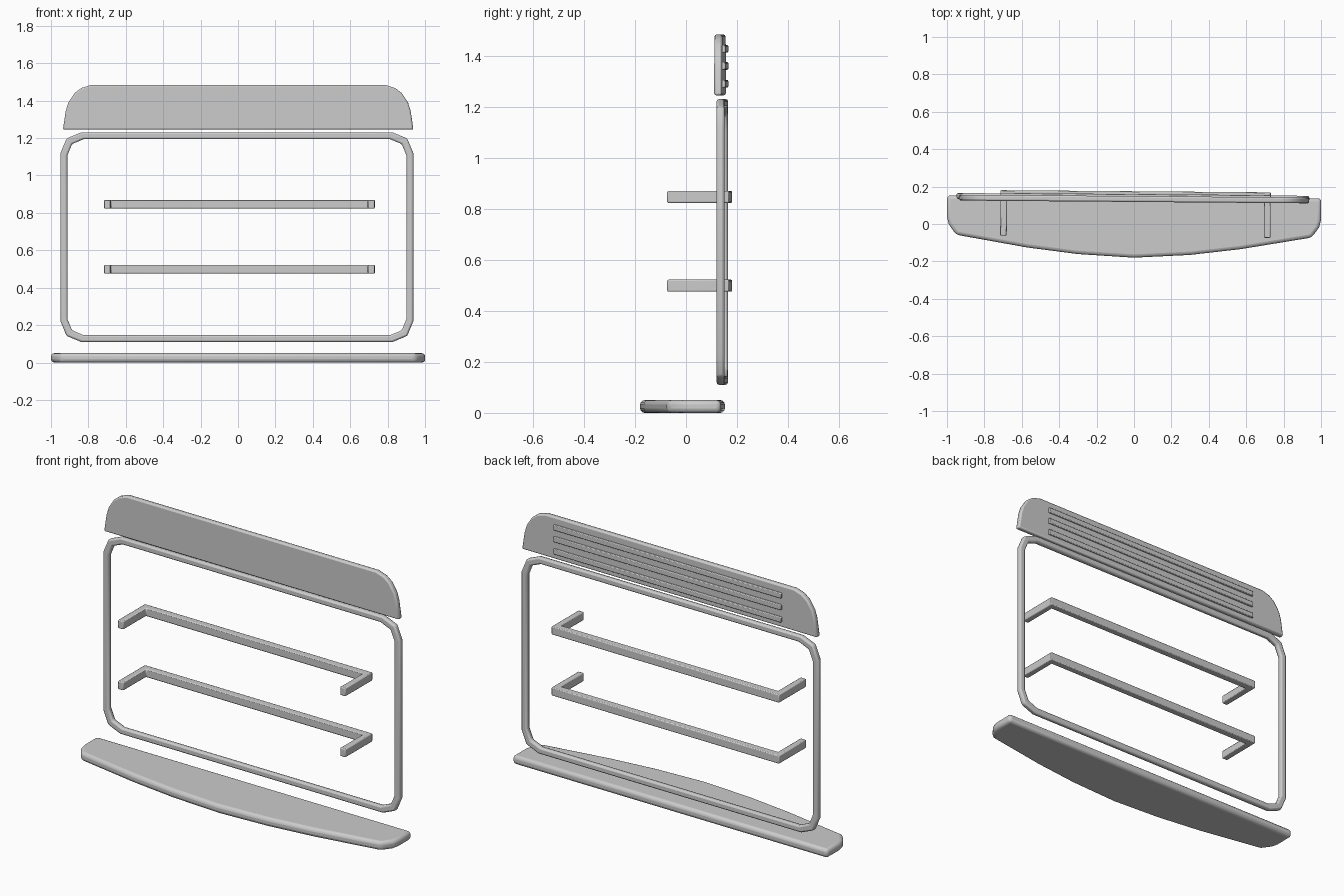
import bpy, bmesh, math
from mathutils import Matrix

if "Cube" in bpy.data.objects:
    bpy.data.objects.remove(bpy.data.objects["Cube"])

# The whole assembly sits turned very slightly about z
TURN = Matrix.Rotation(-0.008, 4, 'Z')


def finish(name, bm, bevel, segments):
    bmesh.ops.recalc_face_normals(bm, faces=bm.faces)
    bm.transform(TURN)
    me = bpy.data.meshes.new(name)
    bm.to_mesh(me)
    bm.free()
    ob = bpy.data.objects.new(name, me)
    bpy.context.collection.objects.link(ob)
    mod = ob.modifiers.new("bevel", 'BEVEL')
    mod.width, mod.segments = bevel, segments
    mod.limit_method = 'ANGLE'
    mod.angle_limit = math.radians(35)
    bpy.ops.object.select_all(action='DESELECT')
    ob.select_set(True)
    bpy.context.view_layer.objects.active = ob
    bpy.ops.object.shade_smooth_by_angle(angle=math.radians(35))
    return ob


def prism(name, outline, lo, hi, axis, bevel, segments=2):
    """Extrude a 2D outline along z (outline is x,y) or y (outline is x,z)."""
    bm = bmesh.new()
    place = (lambda p, d: (p[0], p[1], d)) if axis == 'Z' else (lambda p, d: (p[0], d, p[1]))
    a = [bm.verts.new(place(p, lo)) for p in outline]
    b = [bm.verts.new(place(p, hi)) for p in outline]
    bm.faces.new(a)
    bm.faces.new(b)
    for i in range(len(a)):
        j = (i + 1) % len(a)
        bm.faces.new((a[i], a[j], b[j], b[i]))
    return finish(name, bm, bevel, segments)


def mirrored(half, cx=0.0):
    """Complete an outline given from its right half, mirrored about cx."""
    return ([(cx + x, y) for x, y in half] +
            [(cx - x, y) for x, y in reversed(half) if x > 0])


def box_outline(x0, x1, z0, z1):
    return [(x0, z0), (x1, z0), (x1, z1), (x0, z1)]


# Bow-fronted bottom shelf
prism("shelf", mirrored([(0, -0.18), (0.3, -0.163), (0.57, -0.13), (0.95, -0.065),
                         (0.99, -0.01), (1.0, 0.03), (1.0, 0.145)]),
      0.0, 0.05, 'Z', 0.018, 3)

# Header panel with rounded shoulders
prism("header_panel", mirrored([(0.937, 1.245), (0.922, 1.345), (0.908, 1.39),
                                (0.875, 1.44), (0.84, 1.467), (0.79, 1.483)]),
      0.118, 0.149, 'Y', 0.008)

# Slats on the back of the header
for i, z in enumerate((1.29, 1.36, 1.427)):
    prism(f"header_slat_{i + 1}", box_outline(-0.715, 0.73, z - 0.015, z + 0.015),
          0.14, 0.16, 'Y', 0.004)


# Window frame: closed ring with faceted corners
def ring_outline(hx, hz, r, cx=-0.007, cz=0.67):
    pts = []
    for q in range(4):
        sx = 1 if q in (0, 3) else -1
        sz = 1 if q in (0, 1) else -1
        for k in range(3):
            t = math.radians(90 * q + 45 * k)
            pts.append((cx + sx * (hx - r) + r * math.cos(t),
                        cz + sz * (hz - r) + r * math.sin(t)))
    return pts


bm = bmesh.new()
section = [(0.0, 0.127), (0.0, 0.158), (0.036, 0.158), (0.036, 0.127)]
loops = [[bm.verts.new((x, y, z)) for x, z in ring_outline(0.943 - d, 0.56 - d, 0.11 - d * 0.6)]
         for d, y in section]
for s in range(4):
    a, b = loops[s], loops[(s + 1) % 4]
    for i in range(12):
        j = (i + 1) % 12
        bm.faces.new((a[i], a[j], b[j], b[i]))
finish("window_frame", bm, 0.009, 2)

# U-shaped rails with forward arms
u_shape = [(-0.715, -0.068), (-0.68, -0.068), (-0.68, 0.135), (0.695, 0.135),
           (0.695, -0.068), (0.73, -0.068), (0.73, 0.175), (-0.715, 0.175)]
for name, z in (("lower_rail", 0.475), ("upper_rail", 0.823)):
    prism(name, u_shape, z, z + 0.047, 'Z', 0.005)
